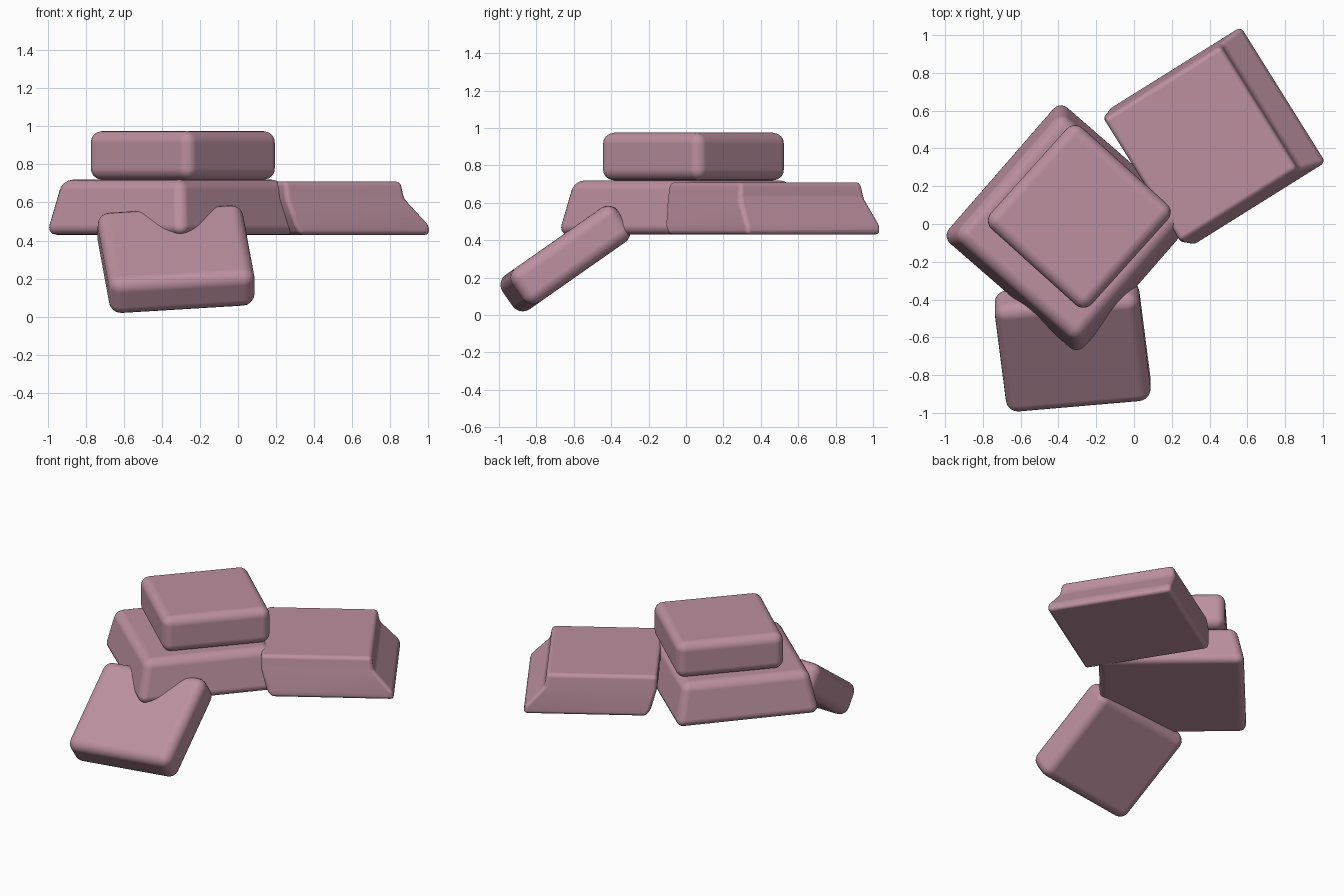
import bpy
import bmesh
from math import radians
from mathutils import Matrix

if "Cube" in bpy.data.objects:
    bpy.data.objects.remove(bpy.data.objects["Cube"], do_unlink=True)

COLOUR = (0.50, 0.28, 0.345, 1)
mauve = bpy.data.materials.new("dusty mauve")
mauve.use_nodes = True
mauve.diffuse_color = COLOUR
shader = mauve.node_tree.nodes["Principled BSDF"]
shader.inputs["Base Color"].default_value = COLOUR
shader.inputs["Roughness"].default_value = 0.6


def rounded_block(name, levels, placement, radius):
    """Loft rectangles (z, x_min, x_max, y_min, y_max) and round the edges."""
    bm = bmesh.new()
    rings = []
    for z, x0, x1, y0, y1 in levels:
        corners = ((x0, y0), (x1, y0), (x1, y1), (x0, y1))
        rings.append([bm.verts.new((x, y, z)) for x, y in corners])
    for low, high in zip(rings, rings[1:]):
        for i in range(4):
            j = (i + 1) % 4
            bm.faces.new((low[i], low[j], high[j], high[i]))
    bm.faces.new(rings[0][::-1])
    bm.faces.new(rings[-1])
    bmesh.ops.recalc_face_normals(bm, faces=bm.faces)
    mesh = bpy.data.meshes.new(name)
    bm.to_mesh(mesh)
    bm.free()
    mesh.materials.append(mauve)
    obj = bpy.data.objects.new(name, mesh)
    bpy.context.collection.objects.link(obj)
    obj.matrix_world = placement
    bevel = obj.modifiers.new("rounding", "BEVEL")
    bevel.width = radius
    bevel.segments = 5
    bevel.limit_method = "ANGLE"
    bevel.angle_limit = radians(25)
    bevel.harden_normals = True
    mesh.shade_smooth()
    return obj


def square(z, half):
    return (z, -half, half, -half, half)


def turned(x, y, z, degrees):
    return Matrix.Translation((x, y, z)) @ Matrix.Rotation(radians(degrees), 4, "Z")


# Small block on top
rounded_block("top_block", [square(0.72, 0.36), square(0.975, 0.36)],
              turned(-0.29, 0.04, 0, 48), 0.06)

# Wide tapering block in the middle
rounded_block("middle_block", [square(0.43, 0.485), square(0.72, 0.425)],
              turned(-0.345, -0.02, 0, 49), 0.055)

# Skewed block at the back left, with a sloping outer skirt
rounded_block("side_block", [
    (0.43, 0.23, 1.035, -0.26, 0.585),
    (0.48, 0.20, 1.03, -0.26, 0.585),
    (0.62, 0.16, 0.90, -0.225, 0.57),
    (0.71, 0.16, 0.885, -0.21, 0.555),
], turned(0, 0, 0, 32), 0.05)

# Slab leaning down to the ground at the front
lean = (Matrix.Translation((-0.325, -0.645, 0.302))
        @ Matrix.Rotation(radians(35), 4, "X")
        @ Matrix.Rotation(radians(6), 4, "Z"))
rounded_block("leaning_slab", [
    (-0.112, -0.385, 0.385, -0.345, 0.345),
    (0.112, -0.385, 0.385, -0.345, 0.345),
], lean, 0.065)
